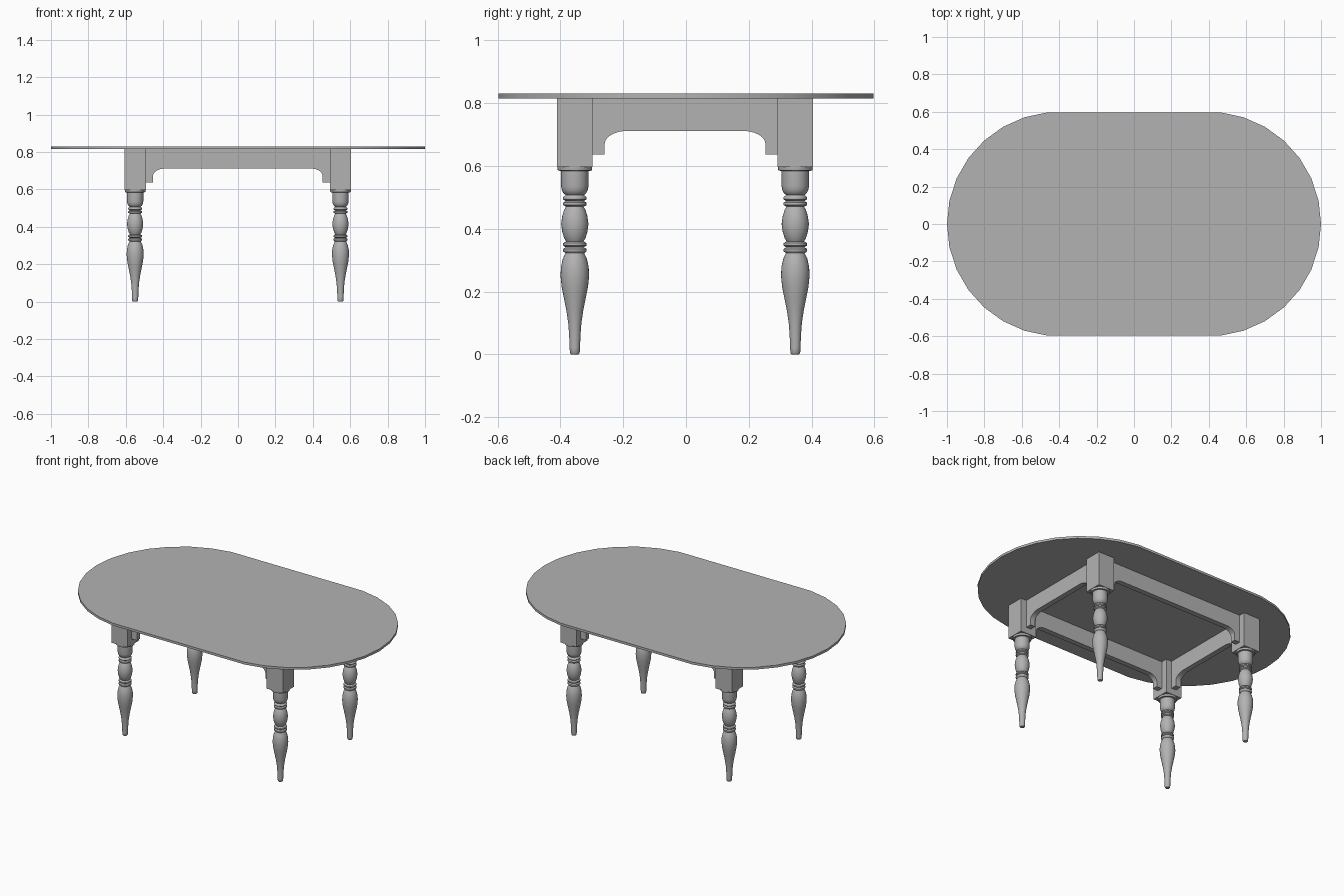
import bpy, bmesh
from math import sin, cos, pi, radians

if "Cube" in bpy.data.objects:
    bpy.data.objects.remove(bpy.data.objects["Cube"])

CX, CY = -0.001, -0.003      # small offset of the base under the top
LX, LY = 0.549, 0.351        # leg spacing from base centre
BLOCK = 0.114                # width of square leg block
Z_TOP, Z_UNDER = 0.83, 0.815

# Darker grey shared by every part
grey = bpy.data.materials.new("grey")
grey.diffuse_color = (0.45, 0.45, 0.45, 1)
grey.use_nodes = True
grey.node_tree.nodes["Principled BSDF"].inputs["Base Color"].default_value = grey.diffuse_color


def make_object(name, bm):
    bmesh.ops.recalc_face_normals(bm, faces=bm.faces)
    mesh = bpy.data.meshes.new(name)
    bm.to_mesh(mesh)
    bm.free()
    mesh.materials.append(grey)
    obj = bpy.data.objects.new(name, mesh)
    bpy.context.collection.objects.link(obj)
    return obj


def extrude_outline(name, points, offset):
    """Fill a closed outline of 3D points and extrude it by offset."""
    bm = bmesh.new()
    face = bm.faces.new([bm.verts.new(p) for p in points])
    new = bmesh.ops.extrude_face_region(bm, geom=[face], use_keep_orig=True)
    verts = [g for g in new["geom"] if isinstance(g, bmesh.types.BMVert)]
    bmesh.ops.translate(bm, verts=verts, vec=offset)
    return make_object(name, bm)


def smooth(obj, angle=40):
    bpy.ops.object.select_all(action='DESELECT')
    obj.select_set(True)
    bpy.context.view_layer.objects.active = obj
    bpy.ops.object.shade_smooth_by_angle(angle=radians(angle))


# Table top: two faceted half circles joined by straight sides
right = [(0.4 + 0.6 * cos(radians(a)), 0.6 * sin(radians(a))) for a in range(-84, 85, 12)]
outline = right + [(-x, -y) for x, y in right]
top = extrude_outline("table_top", [(x, y, Z_UNDER) for x, y in outline], (0, 0, Z_TOP - Z_UNDER))
smooth(top, 30)

# Turned leg profile: (radius, height)
PROFILE = [
    (0.012, 0.0), (0.0155, 0.004), (0.0165, 0.02), (0.018, 0.06), (0.021, 0.10),
    (0.027, 0.14), (0.035, 0.18), (0.042, 0.215), (0.0455, 0.25), (0.044, 0.28),
    (0.038, 0.305), (0.030, 0.322),
    (0.037, 0.328), (0.038, 0.332), (0.037, 0.336), (0.029, 0.341),
    (0.037, 0.346), (0.038, 0.350), (0.037, 0.354), (0.028, 0.360),
    (0.034, 0.37), (0.040, 0.39), (0.0435, 0.415), (0.040, 0.44), (0.034, 0.46), (0.028, 0.470),
    (0.037, 0.475), (0.038, 0.479), (0.037, 0.483), (0.029, 0.488),
    (0.037, 0.493), (0.038, 0.497), (0.037, 0.501), (0.029, 0.507),
    (0.036, 0.513), (0.041, 0.522), (0.0435, 0.535), (0.0435, 0.584),
    (0.054, 0.585), (0.055, 0.590), (0.055, 0.600),
]


def turned_leg(name, x, y, sides=28):
    bm = bmesh.new()
    rings = [[bm.verts.new((x + r * cos(2 * pi * i / sides), y + r * sin(2 * pi * i / sides), z))
              for i in range(sides)] for r, z in PROFILE]
    for low, high in zip(rings, rings[1:]):
        for i in range(sides):
            j = (i + 1) % sides
            bm.faces.new((low[i], low[j], high[j], high[i]))
    bm.faces.new(rings[0])
    bm.faces.new(rings[-1])
    smooth(make_object(name, bm))


# Four legs, each with a square block above the turning
for sx, side in ((-1, "left"), (1, "right")):
    for sy, end in ((-1, "front"), (1, "back")):
        x, y, h = CX + sx * LX, CY + sy * LY, BLOCK / 2
        turned_leg(f"{end}_{side}_leg", x, y)
        square = [(x - h, y - h, 0.597), (x + h, y - h, 0.597),
                  (x + h, y + h, 0.597), (x - h, y + h, 0.597)]
        extrude_outline(f"{end}_{side}_leg_block", square, (0, 0, Z_UNDER - 0.597))


def apron_profile(half, arc_width):
    """Apron outline as (along, z), with a curved bracket at both ends."""
    inner, z0, z1 = half - 0.038, 0.669, 0.711
    end = [(half, Z_UNDER), (half, 0.636), (inner, 0.636)]
    end += [(inner - arc_width * (1 - cos(radians(a))), z0 + (z1 - z0) * sin(radians(a)))
            for a in range(0, 91, 10)]
    return end + [(-u, z) for u, z in reversed(end)]


# Aprons centred on the blocks
T = 0.034
long_profile = apron_profile(LX - BLOCK / 2, 0.06)
short_profile = apron_profile(LY - BLOCK / 2, 0.07)
for s, long_name, short_name in ((-1, "front_apron", "left_apron"), (1, "back_apron", "right_apron")):
    y = CY + s * LY - T / 2
    smooth(extrude_outline(long_name, [(CX + u, y, z) for u, z in long_profile], (0, T, 0)), 30)
    x = CX + s * LX - T / 2
    smooth(extrude_outline(short_name, [(x, CY + u, z) for u, z in short_profile], (T, 0, 0)), 30)
